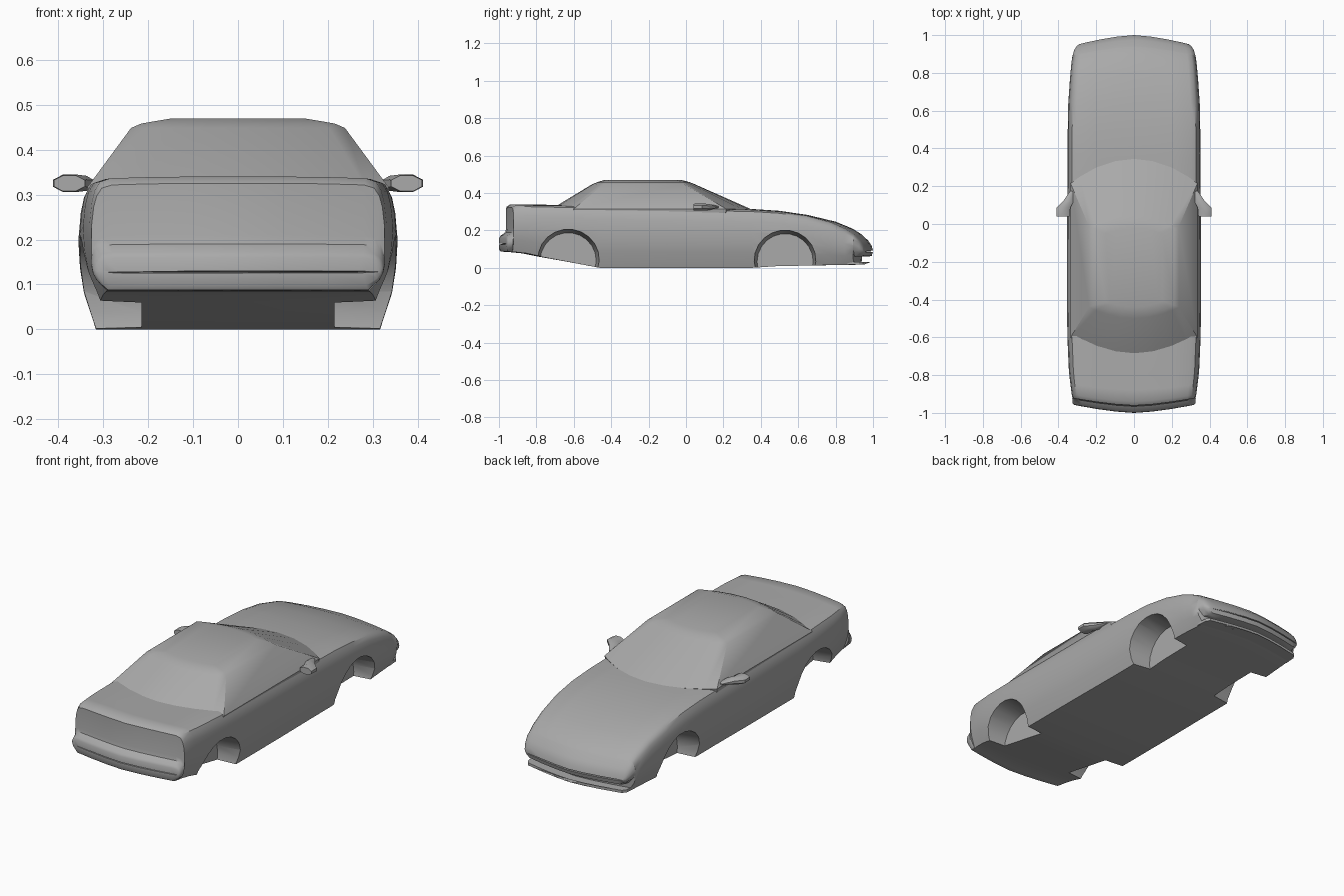
import bpy, bmesh, math
from mathutils import Matrix

if "Cube" in bpy.data.objects:
    bpy.data.objects.remove(bpy.data.objects["Cube"])

paint = bpy.data.materials.new("body_grey")
paint.use_nodes = True
GREY = (0.4, 0.4, 0.4, 1)
paint.diffuse_color = GREY
paint.node_tree.nodes["Principled BSDF"].inputs["Base Color"].default_value = GREY


def finish(name, bm):
    bmesh.ops.recalc_face_normals(bm, faces=bm.faces)
    mesh = bpy.data.meshes.new(name)
    bm.to_mesh(mesh)
    bm.free()
    mesh.materials.append(paint)
    obj = bpy.data.objects.new(name, mesh)
    bpy.context.collection.objects.link(obj)
    return obj


def loft(name, rings):
    """Skin a list of closed rings and cap both ends."""
    bm = bmesh.new()
    rows = [[bm.verts.new(p) for p in ring] for ring in rings]
    n = len(rows[0])
    for a, b in zip(rows, rows[1:]):
        for i in range(n):
            j = (i + 1) % n
            bm.faces.new((a[i], a[j], b[j], b[i]))
    bm.faces.new(rows[0])
    bm.faces.new(rows[-1])
    return finish(name, bm)


def mirrored(half):
    """Close a half outline that starts and ends on the centre line."""
    return half + [(-p[0], *p[1:]) for p in half[-2:0:-1]]


def smooth(obj, angle):
    bpy.ops.object.select_all(action='DESELECT')
    obj.select_set(True)
    bpy.context.view_layer.objects.active = obj
    bpy.ops.object.shade_smooth_by_angle(angle=math.radians(angle))


def bowed(x, y):
    """Curve the two ends of the car in plan."""
    k = 0.058 if y > 0 else 0.045
    amount = k * min(1, max(0, (abs(y) - 0.6) / 0.4))
    return y - math.copysign(amount * (abs(x) / 0.33) ** 1.5, y)


# Half cross-section: share of half width, share of height
SECTION = [(0, 0), (.3, 0), (.6, 0), (.89, 0), (.965, .25), (.99, .42), (1, .6),
           (.985, .78), (.965, .88), (.93, .955), (.86, .985), (.6, .995), (.3, 1), (0, 1)]

# Stations: y, half width, bottom, top
STATIONS = [
    (-1, .312, .126, .13), (-.999, .32, .098, .16), (-.992, .325, .088, .172),
    (-.966, .327, .085, .19), (-.962, .326, .085, .21), (-.965 + .004, .326, .084, .325),
    (-.94, .33, .084, .34), (-.88, .337, .078, .339), (-.8, .345, .062, .338),
    (-.62, .352, .03, .336), (-.46, .355, 0, .333), (-.1, .355, 0, .325),
    (.2, .352, 0, .318), (.35, .352, 0, .315), (.5, .352, .01, .305),
    (.65, .348, .012, .283), (.8, .339, .015, .247), (.89, .332, .015, .21),
    (.938, .326, .02, .18), (.942, .325, .06, .176), (.975, .315, .06, .145),
    (.993, .302, .064, .117), (1, .29, .086, .092)]


def section(y, w, b, t):
    return mirrored([(w * u, bowed(w * u, y), b + (t - b) * v) for u, v in SECTION])


body = loft("body_shell", [section(*s) for s in STATIONS])

# Wheel wells, cut as tapered drums
for y, z in ((-.63, .038), (.53, .033)):
    for side in (1, -1):
        bm = bmesh.new()
        bmesh.ops.create_cone(bm, cap_ends=True, segments=22, radius1=.15, radius2=.178,
                              depth=.2, matrix=Matrix.Translation((side * .315, y, z))
                              @ Matrix.Rotation(side * math.pi / 2, 4, 'Y'))
        cutter = finish("wheel_well_cutter", bm)
        cutter.hide_render = True
        cut = body.modifiers.new("wheel_well", 'BOOLEAN')
        cut.operation = 'DIFFERENCE'
        cut.solver = 'EXACT'
        cut.object = cutter
        bpy.context.view_layer.objects.active = body
        bpy.ops.object.modifier_apply(modifier=cut.name)
        bpy.data.objects.remove(cutter)
smooth(body, 40)


# Cabin: stacked plan outlines with bowed windscreen and rear window
def outline(z, x, rear, rear_corner, front_corner, front):
    steps = (0, .3, .6, .85, 1)
    back = [(x * u, rear + (rear_corner - rear) * u * u, z) for u in steps]
    nose = [(x * u, front + (front_corner - front) * u * u, z) for u in reversed(steps)]
    return mirrored(back + nose)


cabin = loft("cabin", [
    outline(.28, .33, -.72, -.6, .21, .34),
    outline(.315, .336, -.72, -.6, .215, .345),
    outline(.448, .238, -.5, -.44, -.012, .045),
    outline(.458, .215, -.475, -.43, -.022, .02),
    outline(.469, .15, -.44, -.41, -.05, -.02)])
smooth(cabin, 32)

# Front lip under the air slot
lip = loft("front_lip", [
    mirrored([(w * u, bowed(w * u, y), z) for u in (0, .3, .6, .9, 1) for z in (.018,)]
             + [(w * u, bowed(w * u, y), .032) for u in (1, .9, .6, .3, 0)])
    for y, w in ((.9, .3), (.97, .295), (.99, .28))])
smooth(lip, 30)

# Door mirrors: y, centre x, half width, half height
for side, label in ((1, "left"), (-1, "right")):
    rings = []
    for y, x, rx, rz in ((.04, .375, .037, .019), (.085, .374, .04, .021),
                         (.12, .348, .03, .018), (.175, .325, .014, .005)):
        rings.append([(side * (x + rx * math.cos(a)), y, .325 + rz * math.sin(a))
                      for a in (i * math.pi / 4 + math.pi / 8 for i in range(8))])
    smooth(loft(label + "_mirror", rings), 35)
